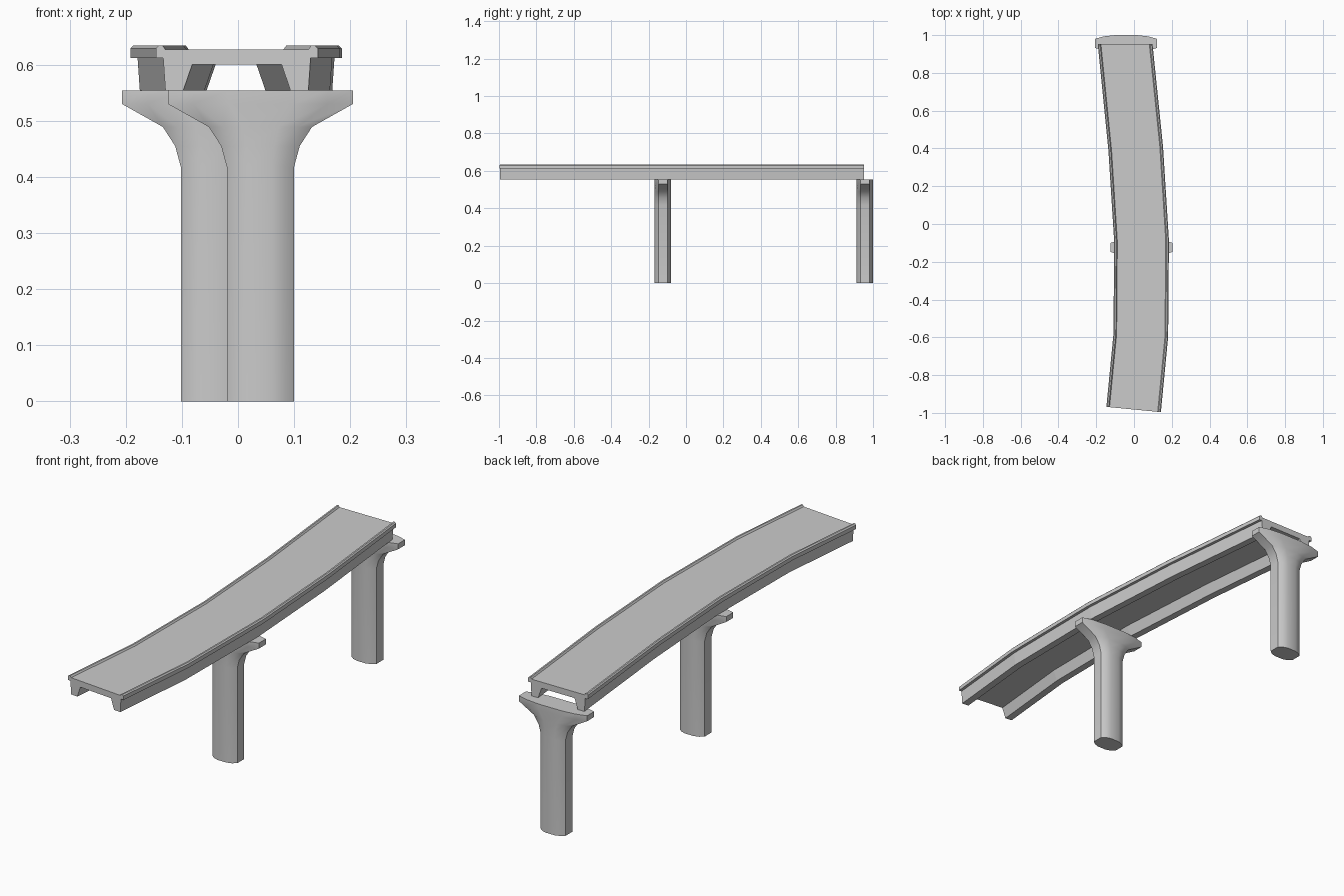
import bpy, bmesh, math
from mathutils import Vector

if "Cube" in bpy.data.objects:
    bpy.data.objects.remove(bpy.data.objects["Cube"])


def loft(name, rings):
    """Skin a list of closed rings and cap both ends."""
    bm = bmesh.new()
    loops = [[bm.verts.new(p) for p in ring] for ring in rings]
    n = len(loops[0])
    for a, b in zip(loops, loops[1:]):
        for i in range(n):
            j = (i + 1) % n
            bm.faces.new((a[i], a[j], b[j], b[i]))
    bm.faces.new(loops[0])
    bm.faces.new(loops[-1])
    bmesh.ops.recalc_face_normals(bm, faces=bm.faces)
    mesh = bpy.data.meshes.new(name)
    bm.to_mesh(mesh)
    bm.free()
    obj = bpy.data.objects.new(name, mesh)
    bpy.context.collection.objects.link(obj)
    return obj


def smooth(obj, degrees):
    bpy.ops.object.select_all(action='DESELECT')
    obj.select_set(True)
    bpy.context.view_layer.objects.active = obj
    bpy.ops.object.shade_smooth_by_angle(angle=math.radians(degrees))


# Deck: half cross-section (offset, height), mirrored, swept along a bent path
half = [(0.080, 0.600), (0.096, 0.554), (0.128, 0.554), (0.132, 0.612),
        (0.145, 0.612), (0.145, 0.629), (0.140, 0.634), (0.133, 0.634),
        (0.128, 0.627)]
section = half + [(-o, z) for o, z in reversed(half)]
path = [Vector(p) for p in [(-0.002, -0.982), (0.036, -0.59), (0.040, -0.09),
                            (0.009, 0.40), (-0.047, 0.953)]]
rings = []
for i, p in enumerate(path):
    before = (p - path[max(i - 1, 0)]).normalized()
    after = (path[min(i + 1, len(path) - 1)] - p).normalized()
    t = (before + after).normalized()
    side = Vector((t.y, -t.x))
    if i == len(path) - 1:
        side = Vector((1, 0))      # the rear end is cut square to the pier
    rings.append([(*(p + side * o), z) for o, z in section])
loft("bridge_deck", rings)

# Piers: blunt lens-shaped plan, widened into a flared cap
plan_quarter = [(1.0, 0.024), (0.72, 0.037), (0.35, 0.044)]
back = plan_quarter + [(-x, y) for x, y in reversed(plan_quarter)]
plan = back + [(-x, -y) for x, y in back]
profile = [(0.060, 0.0), (0.060, 0.418), (0.070, 0.455), (0.092, 0.489),
           (0.165, 0.530), (0.165, 0.554)]
for name, cx, cy in [("middle_pier", 0.040, -0.124), ("rear_pier", -0.042, 0.956)]:
    pier = loft(name, [[(cx + x * w, cy + y, z) for x, y in plan]
                       for w, z in profile])
    smooth(pier, 35)
